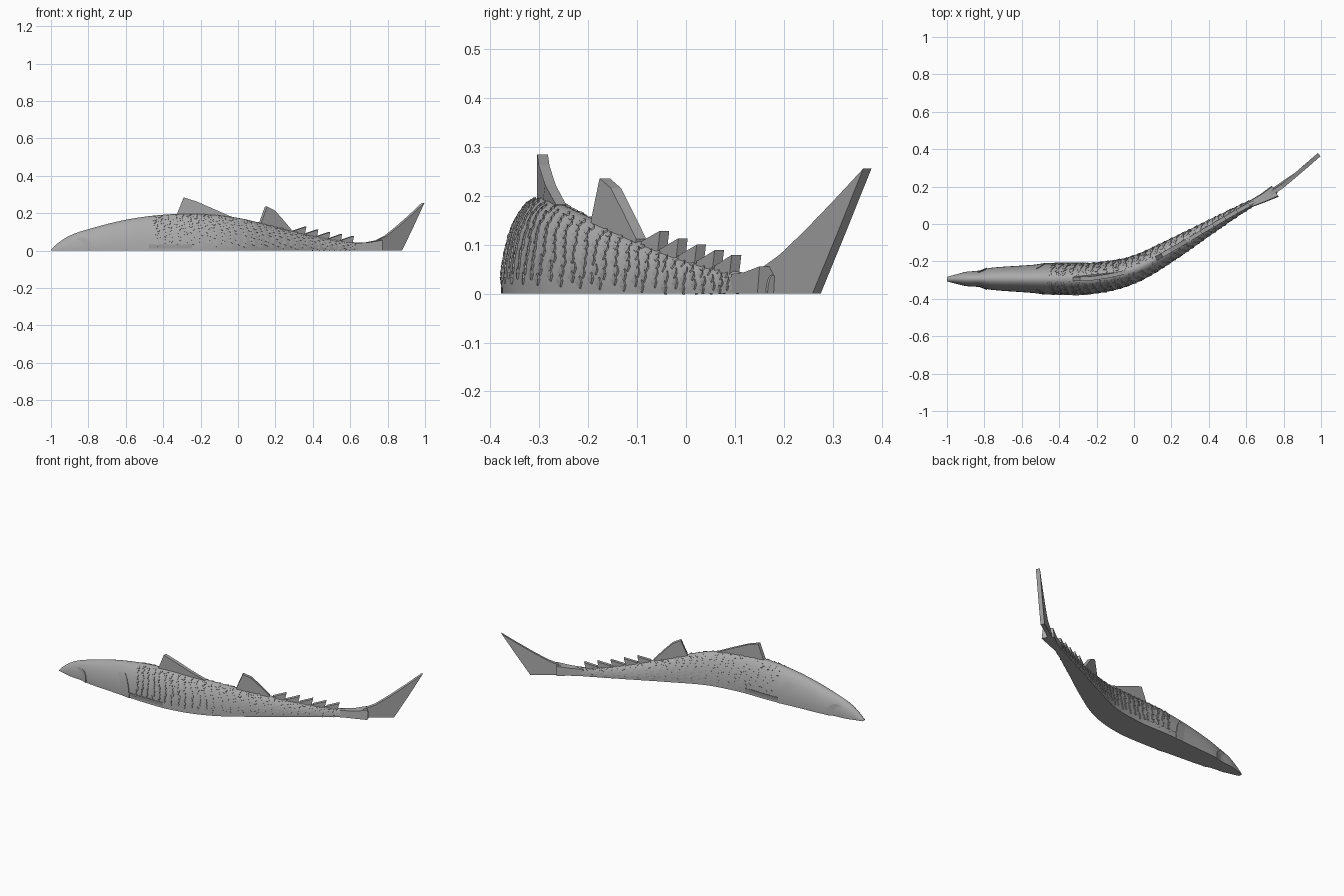
import bpy, math, random
from mathutils import Vector

random.seed(4)
cube = bpy.data.objects.get("Cube")
if cube:
    bpy.data.objects.remove(cube)

grey = bpy.data.materials.new("stone grey")
grey.use_nodes = True
COLOUR = (0.4, 0.4, 0.4, 1)
grey.diffuse_color = COLOUR
grey.node_tree.nodes["Principled BSDF"].inputs["Base Color"].default_value = COLOUR

# Curves of the body along x: sideways bend, half width, height
BEND = [(-1, -.295), (-.8, -.293), (-.4, -.293), (-.2, -.288), (0, -.242), (.2, -.138),
        (.4, -.02), (.6, .095), (.75, .172), (.87, .267), (.99, .371)]
WIDTH = [(-1, .012), (-.94, .028), (-.9, .038), (-.83, .044), (-.77, .058), (-.6, .071),
         (-.4, .083), (-.15, .081), (0, .071), (.2, .056), (.4, .038), (.6, .021), (.76, .014)]
HEIGHT = [(-1, .004), (-.97, .035), (-.9, .08), (-.8, .115), (-.6, .165), (-.4, .192),
          (-.2, .196), (0, .175), (.2, .127), (.4, .078), (.6, .047), (.76, .038)]


def curve(table, x):
    """Smooth interpolation through the table."""
    i = max(k for k in range(len(table) - 1) if k == 0 or table[k][0] <= x)
    slope = lambda k: ((table[min(k + 1, len(table) - 1)][1] - table[max(k - 1, 0)][1]) /
                       (table[min(k + 1, len(table) - 1)][0] - table[max(k - 1, 0)][0]))
    (x0, a), (x1, b) = table[i], table[i + 1]
    d = x1 - x0
    t = (x - x0) / d
    m, n = slope(i) * d, slope(i + 1) * d
    c = 3 * (b - a) - 2 * m - n
    return a + t * (m + t * (c + t * (m + n - 2 * (b - a))))


def spine(x, side=0.0, z=0.0):
    """Point beside the bent spine, at right angles to it."""
    s = (curve(BEND, x + .01) - curve(BEND, x - .01)) / .02
    n = Vector((-s, 1, 0)).normalized()
    return Vector((x, curve(BEND, x), z)) + n * side


def skin(x, ang, off=0.0):
    """Point on the body surface; ang runs from one side over the back."""
    w, h = curve(WIDTH, x) + off, curve(HEIGHT, x) + off
    return spine(x, -w * math.cos(ang), h * math.sin(ang))


def make(name, verts, faces, smooth=False):
    me = bpy.data.meshes.new(name)
    me.from_pydata([tuple(v) for v in verts], [], faces)
    me.materials.append(grey)
    ob = bpy.data.objects.new(name, me)
    bpy.context.collection.objects.link(ob)
    if smooth:
        bpy.ops.object.select_all(action='DESELECT')
        ob.select_set(True)
        bpy.context.view_layer.objects.active = ob
        bpy.ops.object.shade_smooth_by_angle(angle=math.radians(35))
    return ob


def loft(name, rings, smooth=False):
    n = len(rings[0])
    faces = [(r * n + k, r * n + (k + 1) % n, (r + 1) * n + (k + 1) % n, (r + 1) * n + k)
             for r in range(len(rings) - 1) for k in range(n)]
    faces = [f[::-1] for f in faces]
    faces += [tuple(range(n)), tuple(range(len(rings) * n - 1, len(rings) * n - n - 1, -1))]
    return make(name, [v for ring in rings for v in ring], faces, smooth)


def plate(name, outline, half):
    """Upright fin of even thickness that follows the spine; outline runs clockwise."""
    n = len(outline)
    verts = [spine(x, s, z) for s in (-half, half) for x, z in outline]
    faces = [tuple(range(n))[::-1], tuple(range(n, 2 * n))]
    faces += [(k, (k + 1) % n, n + (k + 1) % n, n + k) for k in range(n)]
    return make(name, verts, faces)


def ridge(name, line, length, lift, upward=0.0):
    """Step in the skin: flush at the front, raised along the line."""
    verts, faces = [], []
    for x, a in line:
        verts += [skin(x - length, a + upward, -.001), skin(x, a, lift), skin(x, a, -.004)]
    for k in range(0, 3 * len(line) - 3, 3):
        faces += [(k + j, k + j + 1, k + j + 4, k + j + 3) for j in (0, 1)]
    return make(name, verts, faces)


# Body with a flat underside
STEPS, AROUND = 100, 32
loft("body", [[skin(-1 + 1.76 * i / STEPS, math.pi * k / AROUND) for k in range(AROUND + 1)]
              for i in range(STEPS + 1)], True)

# Overlapping scales on both flanks, each a small wedge lifted at the rear
verts, faces = [], []
x, column = -.43, 0
while x < .63:
    h = curve(HEIGHT, x)
    rows = max(4, round(h / .017))
    size = .020 + .05 * h
    for k in range(rows):
        a = .17 + (k + .5 * (column % 2)) * 1.22 / rows
        da = .62 * 1.22 / rows
        for mirror in (False, True):
            cx = x + random.uniform(-.006, .006) + .012 * math.sin(4 * a)
            ang = lambda t: math.pi - t if mirror else t
            lift = .004 + random.uniform(0, .0015)
            b = len(verts)
            verts += [skin(cx - size, ang(a), -.001),
                      skin(cx - size * .3, ang(a + da), lift * .6),
                      skin(cx, ang(a), lift),
                      skin(cx - size * .15, ang(a - da), lift * .6),
                      skin(cx - size * .3, ang(a + da), -.003),
                      skin(cx, ang(a), -.003),
                      skin(cx - size * .15, ang(a - da), -.003)]
            new = [(0, 2, 1), (0, 3, 2), (1, 2, 5, 4), (2, 3, 6, 5), (0, 1, 4), (0, 6, 3)]
            faces += [tuple(b + i for i in (f if mirror else f[::-1])) for f in new]
    x += size * 1.25
    column += 1
make("scales", verts, faces)

# Jaw line, gill cover and folded side fin, on each side
for side in ("right", "left"):
    flip = (lambda a: a) if side == "right" else (lambda a: math.pi - a)
    sign = 1 if side == "right" else -1
    steps = [k / 10 for k in range(11)]
    ridge(side + "_jaw", [(-.785 - .05 * t ** 3, flip(.72 * t)) for t in steps], .04, .005)
    ridge(side + "_gill_cover", [(-.475 - .045 * t * t, flip(.8 * t)) for t in steps], .07, .005)
    ridge(side + "_side_fin", [(-.475 + .225 * t, flip(.17)) for t in steps], 0, .005, -.13 * sign)

# Fins along the back
plate("front_back_fin", [(-.34, .15), (-.325, .2), (-.29, .285), (-.22, .262), (-.13, .222),
                         (-.04, .182), (-.05, .14), (-.2, .15)], .011)
plate("rear_back_fin", [(.11, .1), (.12, .153), (.15, .236), (.19, .216), (.23, .172),
                        (.28, .112), (.27, .07)], .012)

# Row of saw teeth towards the tail
for k in range(5):
    tip = .36 + .064 * k
    base = curve(HEIGHT, tip)
    plate("back_spine_%d" % (k + 1),
          [(tip - .07, base - .02), (tip - .065, curve(HEIGHT, tip - .065) + .004),
           (tip, base + .042 - .002 * k), (tip - .012, base - .02)], .011)

# Flared socket that holds the tail
loft("tail_socket", [[spine(x, -w, 0), spine(x, -w * .85, h), spine(x, w * .85, h), spine(x, w, 0)]
                     for x, w, h in ((.62, .018, .04), (.69, .025, .044), (.755, .035, .056))])

# Tail fin, a swept plate
plate("tail_fin", [(.66, 0), (.66, .04), (.72, .046), (.79, .08), (.85, .128), (.92, .19),
                   (.99, .256), (.93, .125), (.87, 0)], .011)
